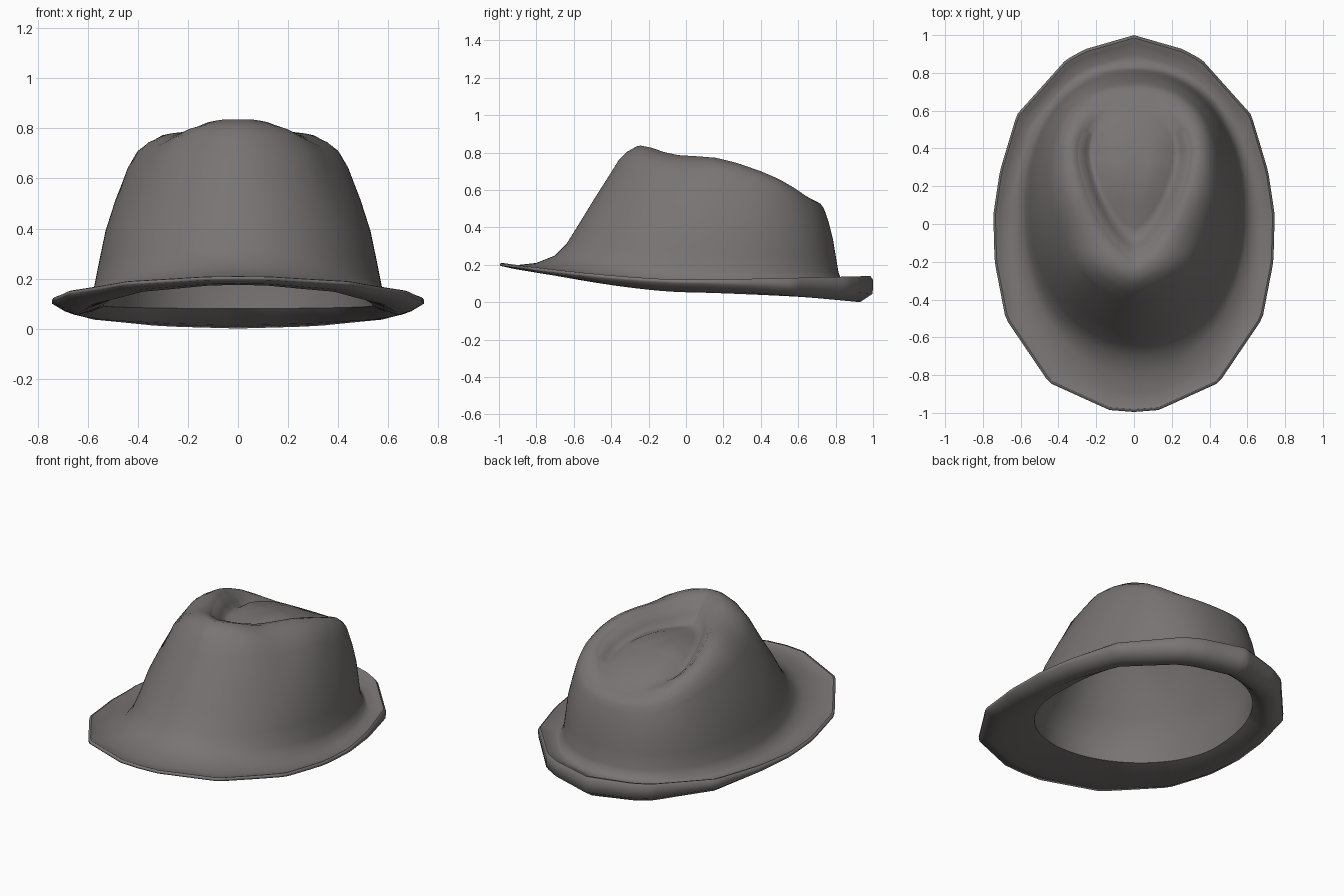
import bpy, bmesh, math

if "Cube" in bpy.data.objects:
    bpy.data.objects.remove(bpy.data.objects["Cube"])

SEG = 144

# half of the brim outline seen from above, front to back (coarse polygon)
OUTLINE = [(0, -.995), (.13, -.985), (.45, -.84), (.68, -.50), (.738, -.20), (.745, .05),
           (.71, .28), (.62, .58), (.36, .87), (.26, .925), (0, 1.0)]
KEYS = [math.atan2(y, x / .74) for x, y in OUTLINE]

# side profile (y, z) of the crown's top ridge
RIDGE = [(-.45, .80), (-.30, .832), (-.24, .837), (-.18, .825), (-.12, .803), (-.04, .786), (.06, .78), (.16, .772),
         (.28, .742), (.40, .70), (.50, .657), (.58, .61), (.65, .562), (.72, .528), (.80, .50)]


def lerp_table(table, t):
    for (a, va), (b, vb) in zip(table, table[1:]):
        if t <= b:
            return va + (vb - va) * max(0, (t - a) / (b - a))
    return table[-1][1]


def height(u, zf, zs, zb, p=1.25):
    # height along a ring: u = -1 front, 0 side, 1 back
    return zs + ((zf - zs) * (-u) ** p if u < 0 else (zb - zs) * u ** 1.3)


def oval(a, yc, yf, yb, zf, zs, zb, n=2.0, m=2.2, ridge=False):
    # egg ring: half width, widest y, front y, back y, three heights, front and back roundness
    pts = []
    for i in range(SEG):
        t = -math.pi / 2 + 2 * math.pi * i / SEG
        c, s = math.cos(t), math.sin(t)
        e = 2 / n if s < 0 else 2 / m
        x = math.copysign(a * abs(c) ** e, c) if abs(c) > 1e-6 else 0
        v = abs(s) ** e
        u = -v if s < 0 else v
        y = yc + v * ((yf if s < 0 else yb) - yc)
        z = height(u, zf, zs, zb) + (lerp_table(RIDGE, y) if ridge else 0)
        pts.append((x, y, z))
    return pts


def brim(k, zf, zs, zb):
    # ring that follows the faceted brim outline, scaled by k
    pts = []
    for i in range(SEG):
        t = -math.pi / 2 + 2 * math.pi * i / SEG
        side = 1 if t <= math.pi / 2 else -1
        t = t if side > 0 else math.pi - t
        x = lerp_table([(q, o[0]) for q, o in zip(KEYS, OUTLINE)], t)
        y = lerp_table([(q, o[1]) for q, o in zip(KEYS, OUTLINE)], t)
        pts.append((side * x * k, y * k, height(max(-1, min(1, y)), zf, zs, zb, 1.5)))
    return pts


# pinched top, from the middle of the dent outward; heights relative to the ridge
TOP = [
    (.07, .34, .22, .44, -.05, -.03, -.015, 1.7, 2.1),
    (.15, .35, .09, .53, -.075, -.035, -.008, 1.6, 2.1),
    (.205, .36, -.02, .59, -.10, -.075, -.005, 1.5, 2.2),
    (.24, .36, -.08, .62, -.11, -.085, -.003, 1.5, 2.2),
    (.275, .37, -.14, .645, -.05, -.045, 0, 1.5, 2.2),
    (.31, .37, -.20, .67, -.006, -.008, 0, 1.5, 2.2),
    (.345, .36, -.26, .695, 0, 0, 0, 1.55, 2.3),
    (.385, .33, -.315, .72, -.025, -.028, -.003, 1.65, 2.35),
    (.415, .30, -.36, .735, -.06, -.06, -.018, 1.75, 2.35),
    (.445, .25, -.41, .748, -.13, -.125, -.045, 1.85, 2.35),
]
# crown wall, top to flared base
WALL = [
    (.49, .17, -.495, .765, .545, .515, .42, 1.95, 2.35),
    (.53, .12, -.565, .785, .43, .39, .34, 2.0, 2.3),
    (.555, .09, -.64, .80, .31, .27, .25, 2.0, 2.25),
    (.575, .07, -.70, .815, .25, .17, .16),
    (.60, .06, -.80, .835, .21, .115, .11),
]

rings = [oval(*c, ridge=True) for c in TOP] + [oval(*c) for c in WALL]
# brim: valley, rolled lip
rings += [brim(.90, .20, .092, .10), brim(.96, .20, .112, .132), brim(.985, .21, .12, .14)]
edge = len(rings) - 1
# brim: rounded edge, underside
rings += [brim(1, .208, .115, .12), brim(.998, .195, .10, .045), brim(.93, .18, .07, 0),
          brim(.86, .175, .053, .015)]
# opening and inner lining
opening = len(rings)
rings.append(oval(.54, .05, -.62, .77, .185, .09, .08))
for c in reversed(TOP + WALL[:-2]):
    a, yc, yf, yb, zf, zs, zb, n, m = c
    d = min(.02, a * .3)
    rings.append(oval(a - d, yc, yf + d, yb - d, zf - .015, zs - .015, zb - .015, n, m, c in TOP))

# skin the rings
bm = bmesh.new()
loops = [[bm.verts.new(p) for p in r] for r in rings]
for lo, hi in zip(loops, loops[1:]):
    for i in range(SEG):
        j = (i + 1) % SEG
        bm.faces.new((lo[i], lo[j], hi[j], hi[i]))
for loop, z in ((loops[0], .692), (loops[-1], .677)):
    pole = bm.verts.new((0, .34, z))
    for i in range(SEG):
        bm.faces.new((loop[i], loop[(i + 1) % SEG], pole))
bmesh.ops.recalc_face_normals(bm, faces=bm.faces)

# smooth felt, with creases only at the lip and the opening
for f in bm.faces:
    f.smooth = True
for k in (edge, opening):
    for i in range(SEG):
        bm.edges.get((loops[k][i], loops[k][(i + 1) % SEG])).smooth = False

mesh = bpy.data.meshes.new("felt_hat")
bm.to_mesh(mesh)
bm.free()
hat = bpy.data.objects.new("felt_hat", mesh)
bpy.context.collection.objects.link(hat)

felt = bpy.data.materials.new("warm_grey_felt")
felt.diffuse_color = (.19, .175, .172, 1)
felt.use_nodes = True
felt.node_tree.nodes["Principled BSDF"].inputs["Base Color"].default_value = felt.diffuse_color
mesh.materials.append(felt)
